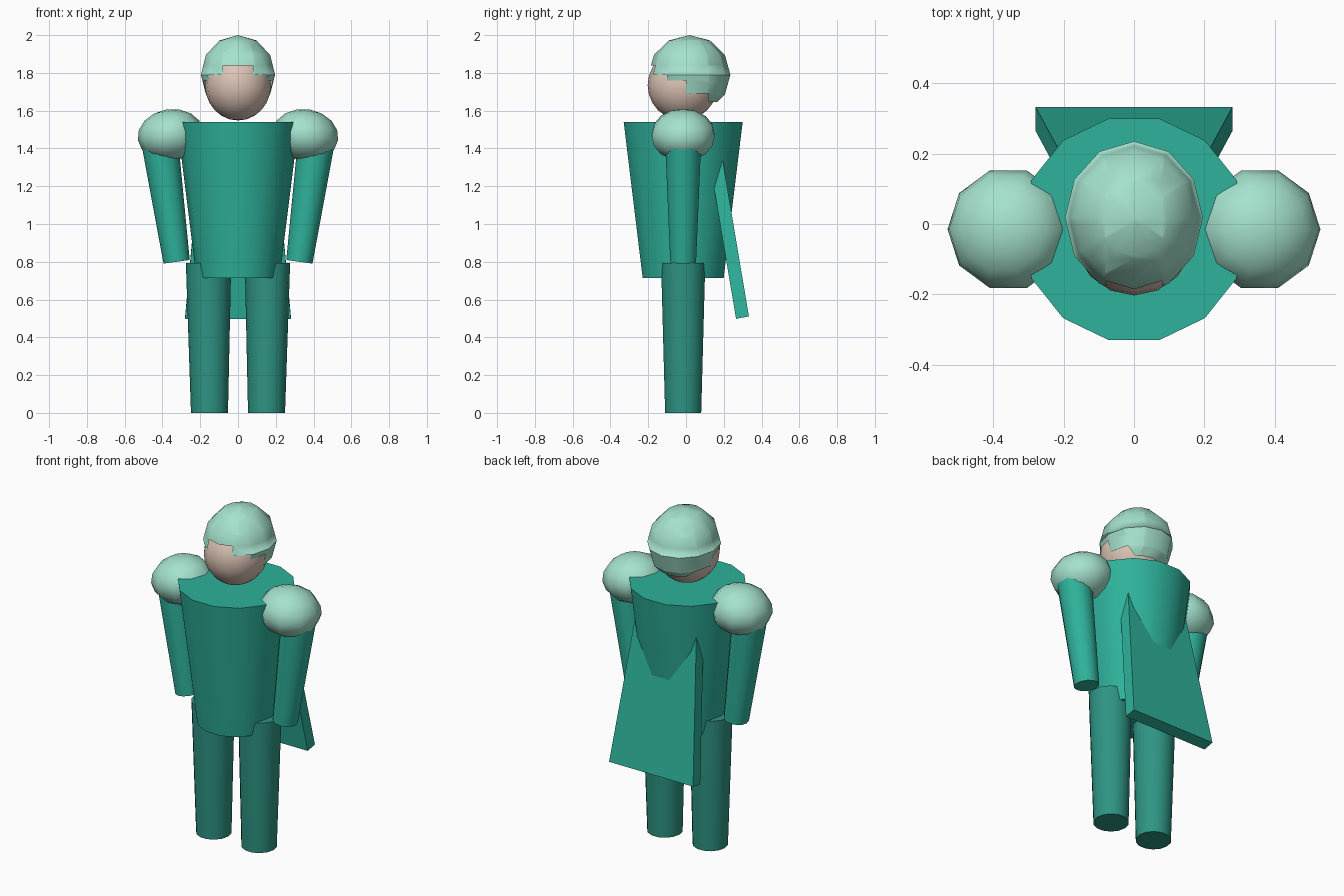
import bpy, bmesh
from math import cos, sin, pi, radians
from mathutils import Matrix, Vector

if "Cube" in bpy.data.objects:
    bpy.data.objects.remove(bpy.data.objects["Cube"])


def material(name, *srgb):
    lin = [((c / 255 + 0.055) / 1.055) ** 2.4 for c in srgb] + [1]
    m = bpy.data.materials.new(name)
    m.use_nodes = True
    m.diffuse_color = lin
    m.node_tree.nodes["Principled BSDF"].inputs["Base Color"].default_value = lin
    return m


green = material("teal green", 46, 178, 155)
dark_green = material("dark teal", 46, 148, 131)
mint = material("mint", 165, 226, 205)
skin = material("skin", 220, 196, 181)


def finish(name, bm, mat, angle=None):
    bmesh.ops.recalc_face_normals(bm, faces=bm.faces)
    mesh = bpy.data.meshes.new(name)
    bm.to_mesh(mesh)
    bm.free()
    mesh.materials.append(mat)
    ob = bpy.data.objects.new(name, mesh)
    bpy.context.collection.objects.link(ob)
    if angle:
        bpy.ops.object.select_all(action="DESELECT")
        ob.select_set(True)
        bpy.context.view_layer.objects.active = ob
        bpy.ops.object.shade_smooth_by_angle(angle=radians(angle))
    return ob


def loft(bm, rings):
    """Join matching rings of points and cap both ends."""
    loops = [[bm.verts.new(p) for p in ring] for ring in rings]
    n = len(loops[0])
    for a, b in zip(loops, loops[1:]):
        for i in range(n):
            j = (i + 1) % n
            bm.faces.new((a[i], a[j], b[j], b[i]))
    bm.faces.new(loops[0])
    bm.faces.new(loops[-1])


def tapered(name, mat, low, r_low, high, r_high, sides=14):
    """Tapered cylinder whose ends are square to its axis."""
    low, high = Vector(low), Vector(high)
    turn = Vector((0, 0, 1)).rotation_difference(high - low)
    bm = bmesh.new()
    loft(bm, [[c + turn @ Vector((r * cos(2 * pi * i / sides), r * sin(2 * pi * i / sides), 0))
               for i in range(sides)] for c, r in ((low, r_low), (high, r_high))])
    return finish(name, bm, mat, 32)


def ellipsoid(center, radii, segments, rings, tilt=0):
    bm = bmesh.new()
    shape = (Matrix.Translation(center) @ Matrix.Rotation(tilt, 4, "Y")
             @ Matrix.Diagonal((*radii, 1)) @ Matrix.Rotation(pi / 2, 4, "Z"))
    bmesh.ops.create_uvsphere(bm, u_segments=segments, v_segments=rings, radius=1, matrix=shape)
    return bm


# Torso
MID = -0.015
tapered("torso", green, (0, MID, 0.715), 0.22, (0, MID, 1.54), 0.323)

# Limbs and shoulder pads
for side, s in (("left", 1), ("right", -1)):
    tapered(side + "_leg", dark_green, (s * 0.151, MID, 0), 0.098, (s * 0.156, MID, 0.795), 0.12)
    tapered(side + "_arm", green, (s * 0.325, MID, 0.80), 0.07, (s * 0.412, MID, 1.42), 0.097)
    pad = ellipsoid((s * 0.357, MID, 1.471), (0.175, 0.175, 0.137), 10, 8, s * radians(9))
    finish(side + "_shoulder_pad", pad, mint, 80)

# Cape: a tapering slab that sinks into the back
bm = bmesh.new()
loft(bm, [[(-w, front, zf), (w, front, zf), (w, back, zb), (-w, back, zb)]
          for w, front, zf, back, zb in ((0.28, 0.265, 0.498, 0.333, 0.511),
                                         (0.19, 0.098, 1.49, 0.167, 1.50))])
finish("cape", bm, green)

# Head
finish("head", ellipsoid((0, -0.018, 1.735), (0.175, 0.185, 0.187), 16, 12), skin, 80)

# Hair: a shell with a stepped lower edge
hair = ellipsoid((0, 0.018, 1.79), (0.196, 0.217, 0.21), 12, 6)
steps = ((-0.1, 1.79), (0, 1.76), (0.12, 1.69), (1, 1.645))
brow_width, brow_height = 0.08, 1.84


def cut(point, normal):
    bmesh.ops.bisect_plane(hair, geom=hair.verts[:] + hair.edges[:] + hair.faces[:],
                           plane_co=point, plane_no=normal)


for y, z in steps:
    cut((0, y, 0), (0, 1, 0))
    cut((0, 0, z), (0, 0, 1))
cut((0, 0, brow_height), (0, 0, 1))
for x in (-brow_width, brow_width):
    cut((x, 0, 0), (1, 0, 0))


def below_hairline(c):
    if abs(c.x) < brow_width and c.y < 0:
        return c.z < brow_height
    return c.z < next(z for y, z in steps if c.y < y)


bmesh.ops.delete(hair, geom=[f for f in hair.faces if below_hairline(f.calc_center_median())],
                 context="FACES")
finish("hair", hair, mint, 80)
